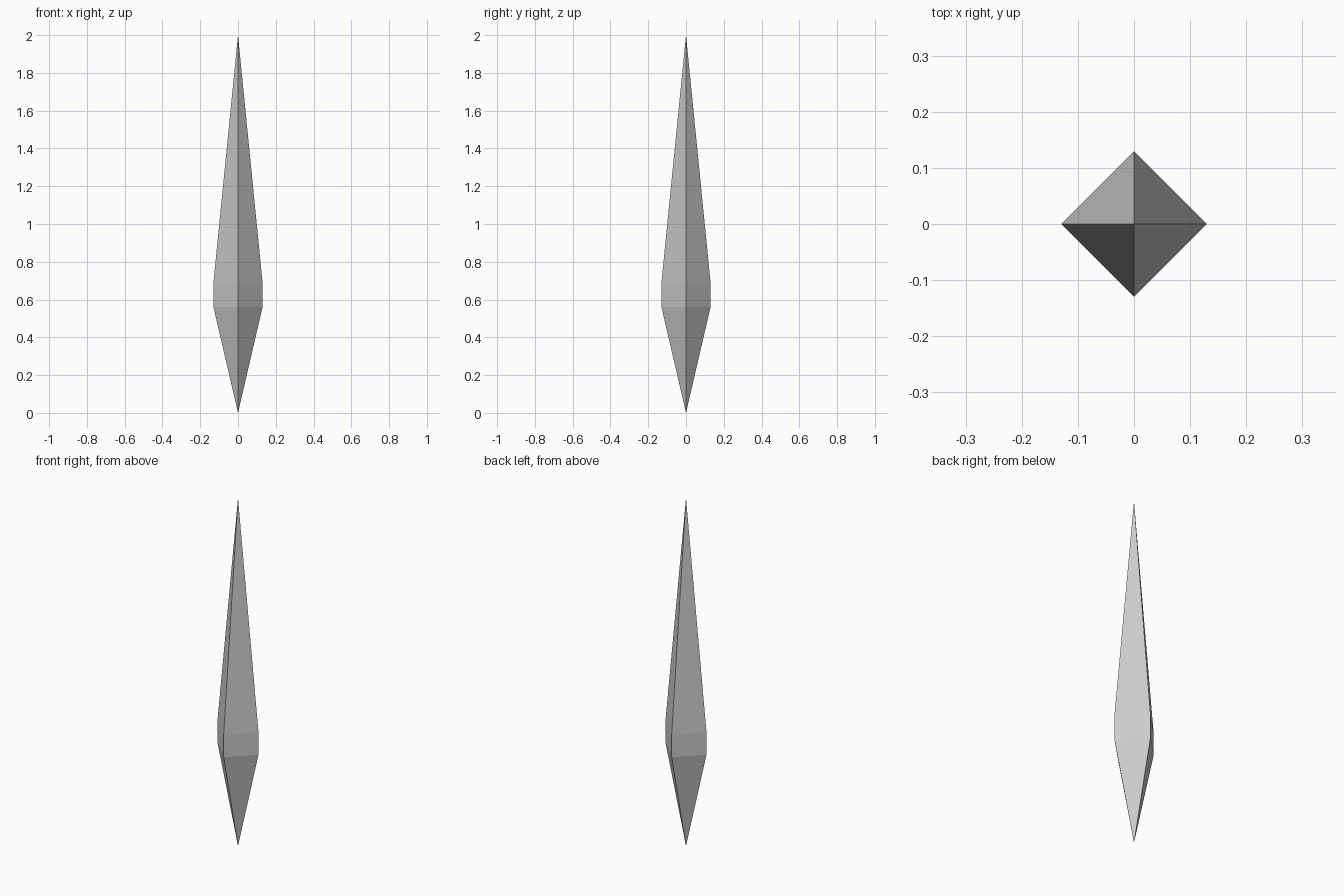
import bpy, bmesh
from math import cos, sin, pi

if "Cube" in bpy.data.objects:
    bpy.data.objects.remove(bpy.data.objects["Cube"])

RADIUS = 0.13
BELT_LOW, BELT_HIGH = 0.56, 0.69
SIDES = 4

bm = bmesh.new()


def ring(z):
    return [bm.verts.new((RADIUS * cos(2 * pi * i / SIDES),
                          RADIUS * sin(2 * pi * i / SIDES), z)) for i in range(SIDES)]


# Two square rings around the belt, with a point at each end
bottom = bm.verts.new((0, 0, 0))
low, high = ring(BELT_LOW), ring(BELT_HIGH)
top = bm.verts.new((0, 0, 2))

for i in range(SIDES):
    j = (i + 1) % SIDES
    bm.faces.new((bottom, low[j], low[i]))         # lower spike
    bm.faces.new((low[i], low[j], high[j], high[i]))  # straight belt
    bm.faces.new((high[i], high[j], top))          # upper spike

bmesh.ops.recalc_face_normals(bm, faces=bm.faces)
mesh = bpy.data.meshes.new("crystal_shard")
bm.to_mesh(mesh)
bm.free()
bpy.context.collection.objects.link(bpy.data.objects.new("crystal_shard", mesh))
